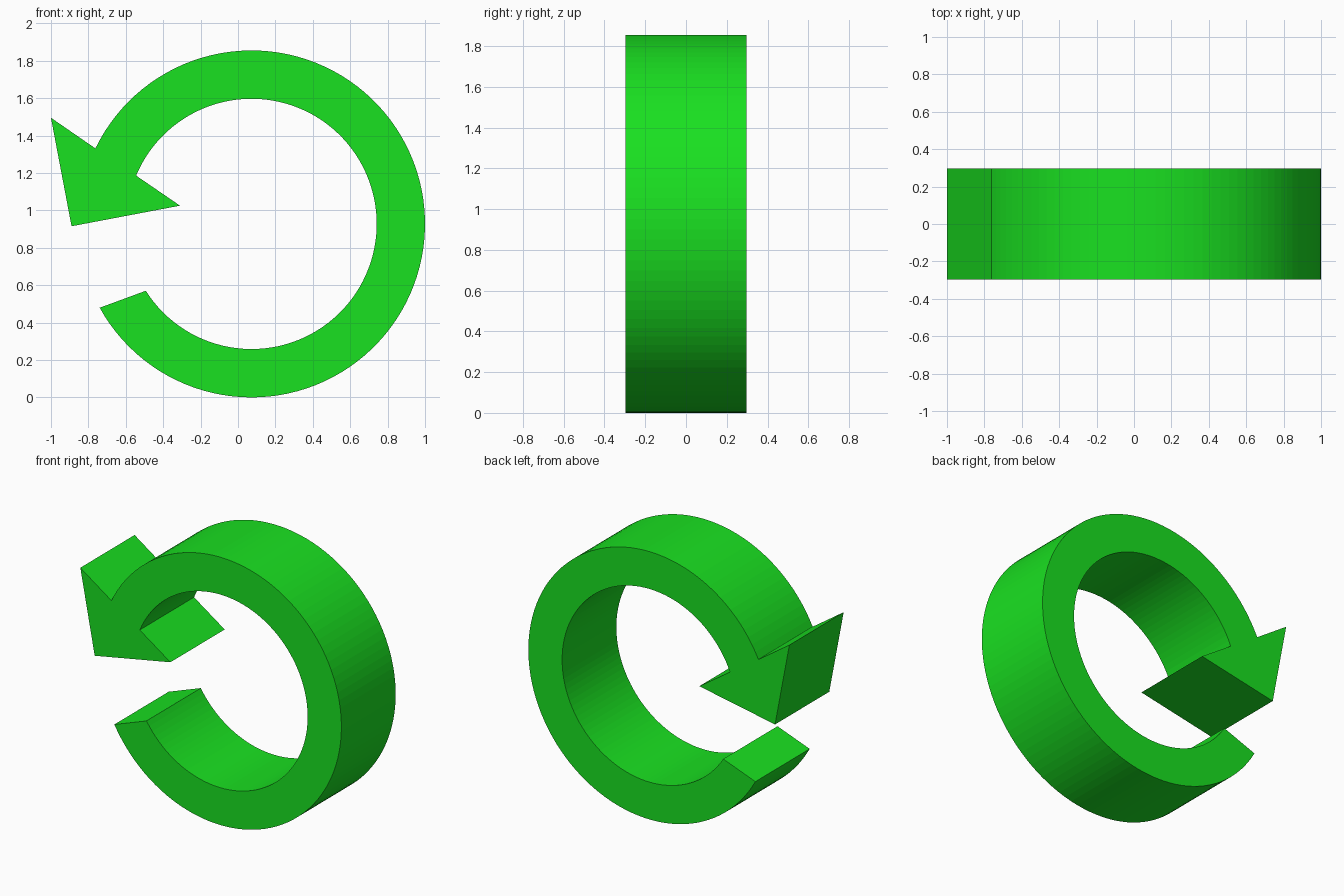
import bpy, bmesh
from math import radians, cos, sin

if "Cube" in bpy.data.objects:
    bpy.data.objects.remove(bpy.data.objects["Cube"])

CX, CZ = 0.0725, 0.9275          # ring centre
R_OUT, R_IN = 0.9275, 0.669      # ring radii
HALF = 0.297                     # half depth
STEPS = 96

bm = bmesh.new()


def arc(radius, start, end):
    """Front-face vertices along an arc, angles in degrees."""
    verts = []
    for i in range(STEPS + 1):
        a = radians(start + (end - start) * i / STEPS)
        verts.append(bm.verts.new((CX + radius * cos(a), -HALF, CZ + radius * sin(a))))
    return verts


# Curved shaft: strip of quads from the tail round to the arrow head
outer = arc(R_OUT, 208.9, 514.2)
inner = arc(R_IN, 212.3, 517.3)
for i in range(STEPS):
    bm.faces.new((outer[i], outer[i + 1], inner[i + 1], inner[i]))

# Arrow head joined to the shaft end
barb_out, tip, barb_in = [bm.verts.new((x, -HALF, z)) for x, z in
                          ((-1.0, 1.495), (-0.89, 0.915), (-0.31, 1.025))]
bm.faces.new((outer[-1], barb_out, tip, barb_in, inner[-1]))

# Give the outline its depth
ext = bmesh.ops.extrude_face_region(bm, geom=bm.faces[:], use_keep_orig=True)
moved = [v for v in ext["geom"] if isinstance(v, bmesh.types.BMVert)]
bmesh.ops.translate(bm, verts=moved, vec=(0, 2 * HALF, 0))
bmesh.ops.recalc_face_normals(bm, faces=bm.faces[:])

mesh = bpy.data.meshes.new("circular_arrow")
bm.to_mesh(mesh)
bm.free()
arrow = bpy.data.objects.new("circular_arrow", mesh)
bpy.context.collection.objects.link(arrow)

# Green material
green = bpy.data.materials.new("green")
green.diffuse_color = (0.01, 0.75, 0.015, 1)
green.use_nodes = True
green.node_tree.nodes["Principled BSDF"].inputs["Base Color"].default_value = green.diffuse_color
mesh.materials.append(green)
